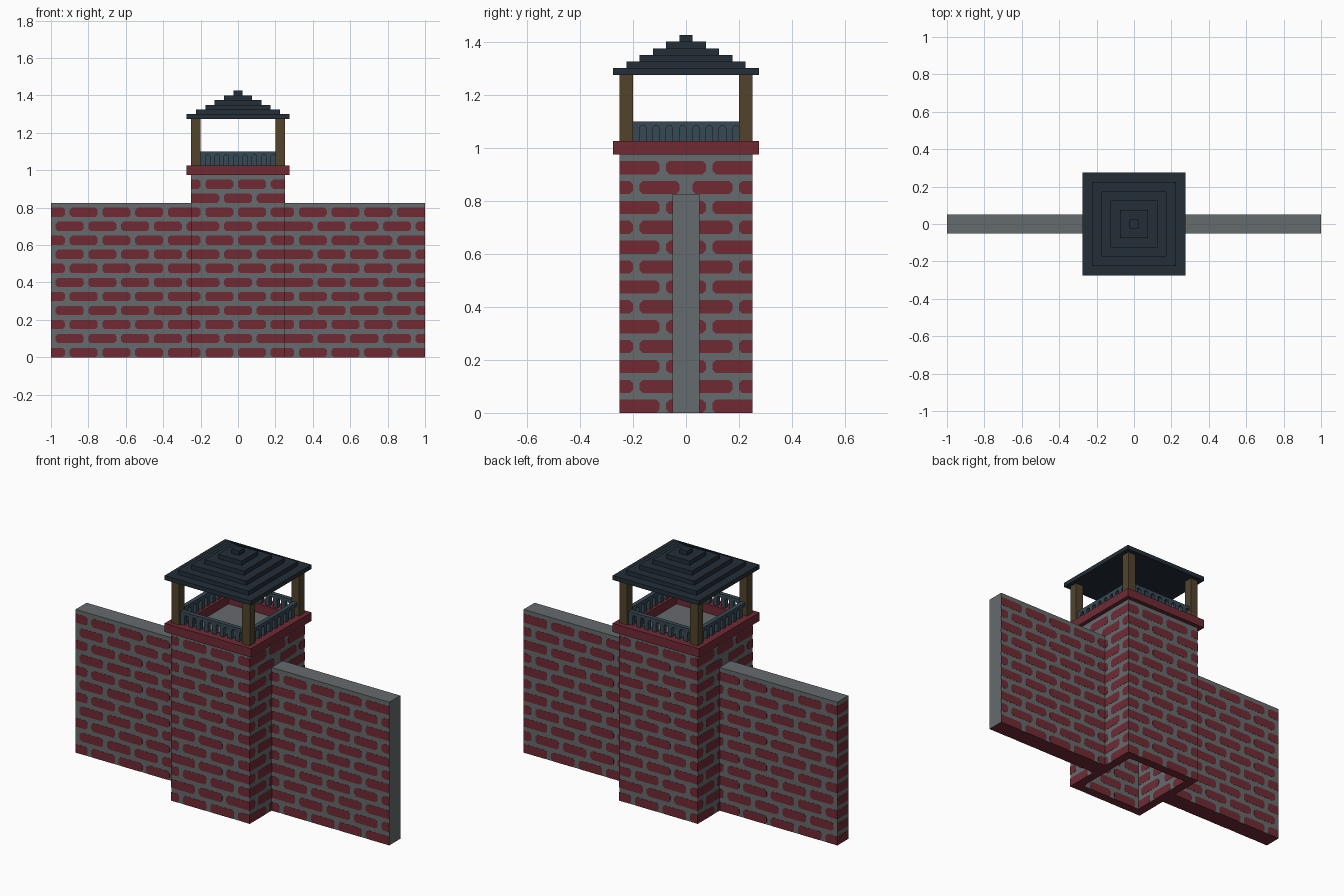
import bpy, bmesh
from mathutils import Vector

if "Cube" in bpy.data.objects:
    bpy.data.objects.remove(bpy.data.objects["Cube"])


def material(name, rgb):
    lin = [(c / 255 / 12.92) if c / 255 <= 0.04045 else ((c / 255 + 0.055) / 1.055) ** 2.4 for c in rgb]
    m = bpy.data.materials.new(name)
    m.use_nodes = True
    m.diffuse_color = (*lin, 1)
    bsdf = next(n for n in m.node_tree.nodes if n.type == 'BSDF_PRINCIPLED')
    bsdf.inputs["Base Color"].default_value = (*lin, 1)
    return m


BRICK = material("brick red", (112, 42, 52))
MORTAR = material("mortar grey", (101, 107, 109))
ROOF = material("dark roof slate", (35, 46, 55))
WOOD = material("brown wood", (82, 68, 44))
RAIL = material("blue grey railing", (54, 73, 84))


def finish(name, bm, *mats):
    bmesh.ops.recalc_face_normals(bm, faces=bm.faces)
    if len(mats) > 1:  # second colour goes on the undersides
        for f in bm.faces:
            f.material_index = int(f.normal.z < -0.5)
    me = bpy.data.meshes.new(name)
    bm.to_mesh(me)
    bm.free()
    for m in mats:
        me.materials.append(m)
    ob = bpy.data.objects.new(name, me)
    bpy.context.scene.collection.objects.link(ob)
    return ob


def box(bm, x0, x1, y0, y1, z0, z1):
    vs = bmesh.ops.create_cube(bm, size=1)["verts"]
    for v in vs:
        v.co = Vector((x1 if v.co.x > 0 else x0, y1 if v.co.y > 0 else y0, z1 if v.co.z > 0 else z0))


def ring(bm, inner, outer, z0, z1):
    """Square tube around the z axis."""
    corners = [(-1, -1), (1, -1), (1, 1), (-1, 1)]
    loops = [[bm.verts.new((x * r, y * r, z)) for x, y in corners]
             for r, z in ((inner, z0), (outer, z0), (outer, z1), (inner, z1))]
    for a, b in zip(loops, loops[1:] + loops[:1]):
        for i in range(4):
            j = (i + 1) % 4
            bm.faces.new((a[i], a[j], b[j], b[i]))


def prism(bm, pts, origin, u, n, depth):
    """Extrude a (u, z) outline along n."""
    o, u, n = Vector(origin), Vector(u), Vector(n)
    base = [o + u * a + Vector((0, 0, z)) for a, z in pts]
    lo = [bm.verts.new(p) for p in base]
    hi = [bm.verts.new(p + n * depth) for p in base]
    bm.faces.new(lo)
    bm.faces.new(hi)
    for i in range(len(pts)):
        j = (i + 1) % len(pts)
        bm.faces.new((lo[i], lo[j], hi[j], hi[i]))


def brick(bm, a, b, z, lo, hi, origin, u, n):
    """One thin brick plate, clipped to lo..hi, with cut corners on free ends."""
    c0 = 0.0125 if a > lo + 1e-4 else 0
    c1 = 0.0125 if b < hi - 1e-4 else 0
    a, b = max(a, lo), min(b, hi)
    if b - a < 0.02:
        return
    pts = [(a + c0, z), (b - c1, z), (b, z + c1), (b, z + 0.05 - c1),
           (b - c1, z + 0.05), (a + c0, z + 0.05), (a, z + 0.05 - c0), (a, z + c0)]
    clean = [p for i, p in enumerate(pts) if p != pts[i - 1]]
    prism(bm, clean, origin, u, n, 0.001)


ROW, STEP, LEN = 0.075, 0.175, 0.15

# Long wall, in two halves either side of the tower
for name, x0, x1 in (("right_wall", -1, -0.25), ("left_wall", 0.25, 1)):
    bm = bmesh.new()
    box(bm, x0, x1, -0.05, 0.05, 0, 0.825)
    finish(name, bm, MORTAR, BRICK)
    bm = bmesh.new()
    for side in (-1, 1):
        for r in range(11):
            start = -1.075 if r % 2 == 0 else -1.15
            for k in range(13):
                a = start + k * STEP
                brick(bm, a, a + LEN, r * ROW, x0, x1, (0, side * 0.05, 0), (1, 0, 0), (0, side, 0))
    if x0 == -1:  # brick courses on the one bonded end
        for r in range(11):
            brick(bm, -0.05, 0.05, r * ROW, -0.05, 0.05, (-1, 0, 0), (0, 1, 0), (-1, 0, 0))
    finish(name + "_bricks", bm, BRICK)

# Hollow tower shaft
bm = bmesh.new()
ring(bm, 0.2, 0.25, 0, 0.975)
finish("tower_shaft", bm, MORTAR, BRICK)

# Tower bricks, outside and inside; courses alternate around the corners
WHOLE = [(-0.25, -0.1), (-0.075, 0.075), (0.1, 0.25)]
SPLIT_FRONT = [(-0.25, -0.2), (-0.175, -0.025), (0, 0.15), (0.175, 0.25)]
SPLIT_SIDE = [(-0.25, -0.2), (-0.175, -0.025), (0.025, 0.175), (0.2, 0.25)]
bm = bmesh.new()
for n, u, front in (((0, -1, 0), (1, 0, 0), True), ((0, 1, 0), (1, 0, 0), True),
                    ((1, 0, 0), (0, 1, 0), False), ((-1, 0, 0), (0, 1, 0), False)):
    n = Vector(n)
    for r in range(13):
        if front:
            course = SPLIT_FRONT if r % 2 == 0 else WHOLE
        else:
            course = WHOLE if r % 2 == 0 else SPLIT_SIDE
        for a, b in course:
            brick(bm, a, b, r * ROW, -0.25, 0.25, n * 0.25, u, n)
            brick(bm, a, b, r * ROW, -0.2, 0.2, n * 0.2, u, -n)
finish("tower_bricks", bm, BRICK)

# Lookout floor and collar
bm = bmesh.new()
box(bm, -0.2, 0.2, -0.2, 0.2, 0.95, 0.975)
finish("lookout_floor", bm, MORTAR)
bm = bmesh.new()
ring(bm, 0.2, 0.275, 0.975, 1.025)
finish("tower_collar", bm, BRICK)

# Corner posts
bm = bmesh.new()
for sx in (-1, 1):
    for sy in (-1, 1):
        x, y = sx * 0.225, sy * 0.225
        box(bm, x - 0.025, x + 0.025, y - 0.025, y + 0.025, 1.025, 1.275)
finish("corner_posts", bm, WOOD)

# Railing panels with arched openings, turned four ways
panel = [(0.2, 1.1), (-0.2, 1.1), (-0.2, 1.025)]
for i in range(8):
    a = -0.175 + i * 0.05
    b = a + 0.025
    panel += [(a, 1.025), (a, 1.075), (a + 0.007, 1.083), (b - 0.007, 1.083), (b, 1.075), (b, 1.025)]
    if i < 7:
        continue
panel = panel[:-1]  # last opening finishes against the post
panel[-1] = (0.2, 1.075)
bm = bmesh.new()
for n, u in (((0, -1, 0), (1, 0, 0)), ((1, 0, 0), (0, 1, 0)),
             ((0, 1, 0), (-1, 0, 0)), ((-1, 0, 0), (0, -1, 0))):
    prism(bm, panel, Vector(n) * 0.2125, u, n, 0.025)
finish("railing", bm, RAIL)

# Stepped roof
bm = bmesh.new()
for i in range(6):
    r = 0.275 - 0.05 * i
    box(bm, -r, r, -r, r, 1.275 + 0.025 * i, 1.3 + 0.025 * i)
finish("stepped_roof", bm, ROOF)
